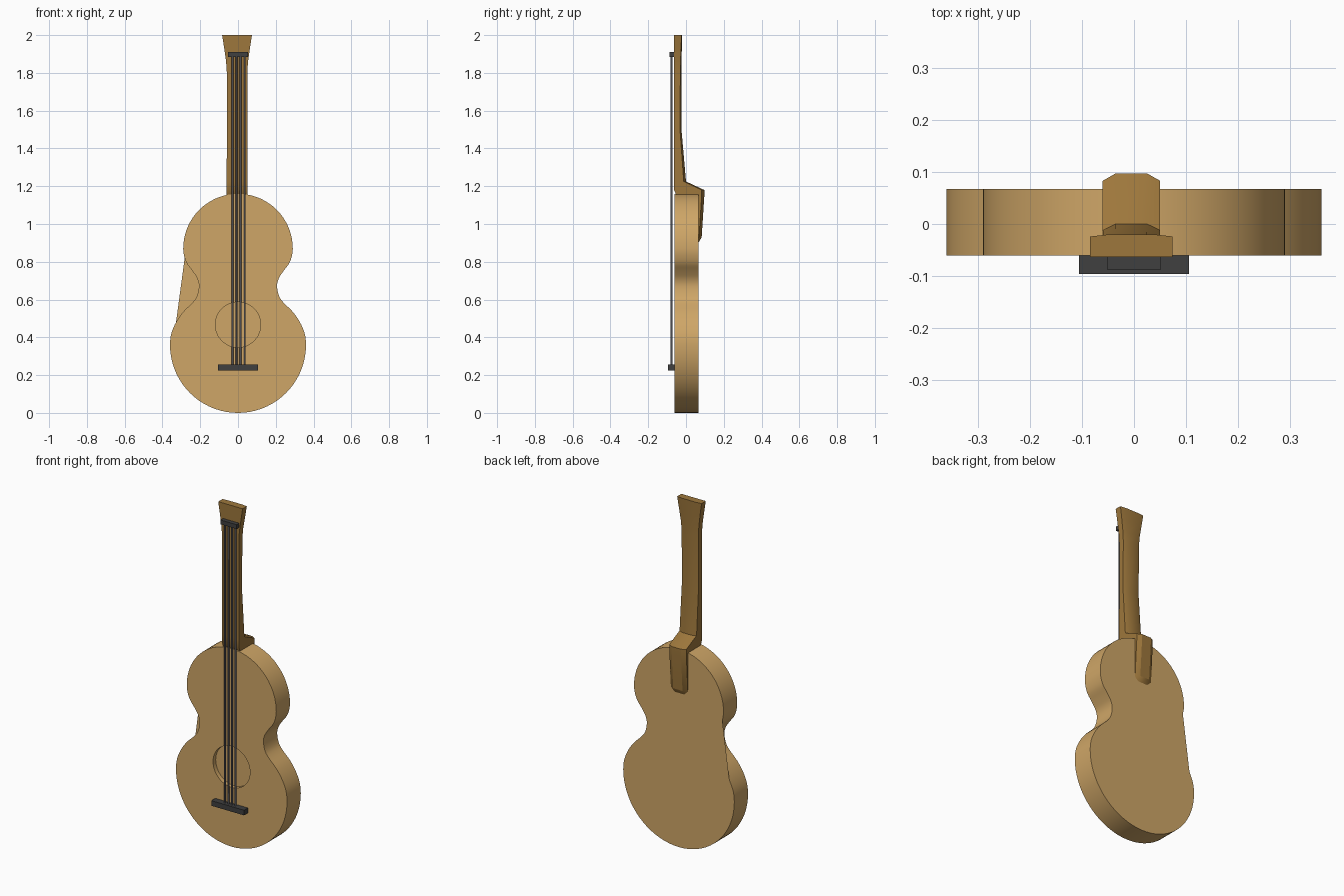
import bpy, bmesh, math
from mathutils import Vector

if "Cube" in bpy.data.objects:
    bpy.data.objects.remove(bpy.data.objects["Cube"])


def material(name, rgb):
    m = bpy.data.materials.new(name)
    m.diffuse_color = (*rgb, 1)
    m.use_nodes = True
    m.node_tree.nodes["Principled BSDF"].inputs["Base Color"].default_value = m.diffuse_color
    return m


body_wood = material("body_wood", (0.62, 0.38, 0.135))
neck_wood = material("neck_wood", (0.34, 0.185, 0.045))
dark = material("dark_fittings", (0.05, 0.05, 0.05))
steel = material("string_steel", (0.13, 0.13, 0.15))


def make(name, bm, mat, smooth=None):
    bmesh.ops.recalc_face_normals(bm, faces=bm.faces)
    me = bpy.data.meshes.new(name)
    bm.to_mesh(me)
    bm.free()
    me.materials.append(mat)
    ob = bpy.data.objects.new(name, me)
    bpy.context.collection.objects.link(ob)
    if smooth:
        shade(ob, smooth)
    return ob


def shade(ob, angle):
    bpy.ops.object.select_all(action='DESELECT')
    bpy.context.view_layer.objects.active = ob
    ob.select_set(True)
    bpy.ops.object.shade_smooth_by_angle(angle=math.radians(angle))


def loft(rings):
    bm = bmesh.new()
    loops = [[bm.verts.new(p) for p in r] for r in rings]
    n = len(loops[0])
    for a, b in zip(loops, loops[1:]):
        for i in range(n):
            bm.faces.new((a[i], a[(i + 1) % n], b[(i + 1) % n], b[i]))
    bm.faces.new(loops[0])
    bm.faces.new(loops[-1])
    return bm


def box(name, x, y, z, mat):
    rings = [[(x[0], y[0], h), (x[1], y[0], h), (x[1], y[1], h), (x[0], y[1], h)] for h in z]
    return make(name, loft(rings), mat)


def arc(cz, r, a0, a1, n):
    return [(r * math.cos(math.radians(a0 + (a1 - a0) * i / n)),
             cz + r * math.sin(math.radians(a0 + (a1 - a0) * i / n))) for i in range(n + 1)]


def spline(pts, steps=4):
    p = [Vector(q) for q in pts]
    out = []
    for i in range(1, len(p) - 2):
        a, b, c, d = p[i - 1:i + 3]
        for s in range(steps):
            t = s / steps
            out.append(tuple(0.5 * (2 * b + (c - a) * t + (2 * a - 5 * b + 4 * c - d) * t * t
                                    + (3 * b - a - 3 * c + d) * t ** 3)))
    return out


# body outline: lower bout, waist, upper bout
waist = spline([(.355, .30), (.36, .36), (.353, .42), (.328, .48), (.29, .535), (.24, .585),
                (.217, .62), (.207, .67), (.215, .71), (.24, .75), (.27, .79),
                (.285, .83), (.29, .87), (.285, .92)])
half = arc(.36, .36, -90, 0, 18)[:-1] + waist + arc(.87, .29, 0, 90, 18)
outline = half + [(-x, z) for x, z in reversed(half[1:-1])]
FRONT, BACK = -0.06, 0.067
body = make("body", loft([[(x, y, z) for x, z in outline] for y in (FRONT, BACK)]), body_wood)

# shallow sound hole sunk into the front
N = 48
circle = arc(.467, .12, 0, 360, N)[:-1]
cutter = make("sound_hole_cutter",
              loft([[(x, y, z) for x, z in circle] for y in (-.1, FRONT + .025)]), body_wood)
mod = body.modifiers.new("sound_hole", 'BOOLEAN')
mod.object, mod.operation, mod.solver = cutter, 'DIFFERENCE', 'EXACT'
bpy.context.view_layer.objects.active = body
body.select_set(True)
bpy.ops.object.modifier_apply(modifier=mod.name)
bpy.data.objects.remove(cutter)
shade(body, 30)

# flat sheet bridging the waist on one side, level with the back
bm = bmesh.new()
bm.faces.new([bm.verts.new((-x, BACK, z)) for x, z in half if x > .2 and .475 < z < .825])
make("waist_panel", bm, body_wood)

# neck, heel and head: z, half width, front y, back y, back bevel
CX = -0.005
sections = [(.895, .055, .03, .062, .012), (.93, .055, .03, .083, .014),
            (1.18, .055, -.05, .097, .014), (1.225, .055, -.05, .0, .012),
            (1.5, .054, -.05, -.024, .008), (1.8, .054, -.05, -.024, .006),
            (1.86, .058, -.05, -.024, .005), (1.93, .068, -.05, -.022, .004),
            (2.0, .079, -.05, -.02, .004)]
rings = []
for z, w, yf, yb, b in sections:
    if z > 1.17:
        yf = -.063
    rings.append([(CX - w, yf, z), (CX + w, yf, z), (CX + w, yb - b, z), (CX + w * .55, yb, z),
                  (CX - w * .55, yb, z), (CX - w, yb - b, z)])
# keep the foot of the neck inside the body below its top edge
foot = [(x, max(y, -.05) if y < 0 else y, 1.15) for x, y, z in rings[2]]
rings.insert(2, foot)
make("neck", loft(rings), neck_wood, 25)

# bridge and nut
box("bridge", (-.106, .106), (-.096, -.058), (.225, .255), dark)
box("nut", (-.052, .052), (-.087, -.06), (1.885, 1.91), dark)

# strings
for i in range(4):
    x0 = -.03 + .022 * i
    ring = [(x0 + .005 * math.cos(a), -.076 + .005 * math.sin(a))
            for a in (k * math.tau / 8 for k in range(8))]
    make(f"string_{i + 1}", loft([[(x, y, z) for x, y in ring] for z in (.235, 1.9)]), steel, 50)
